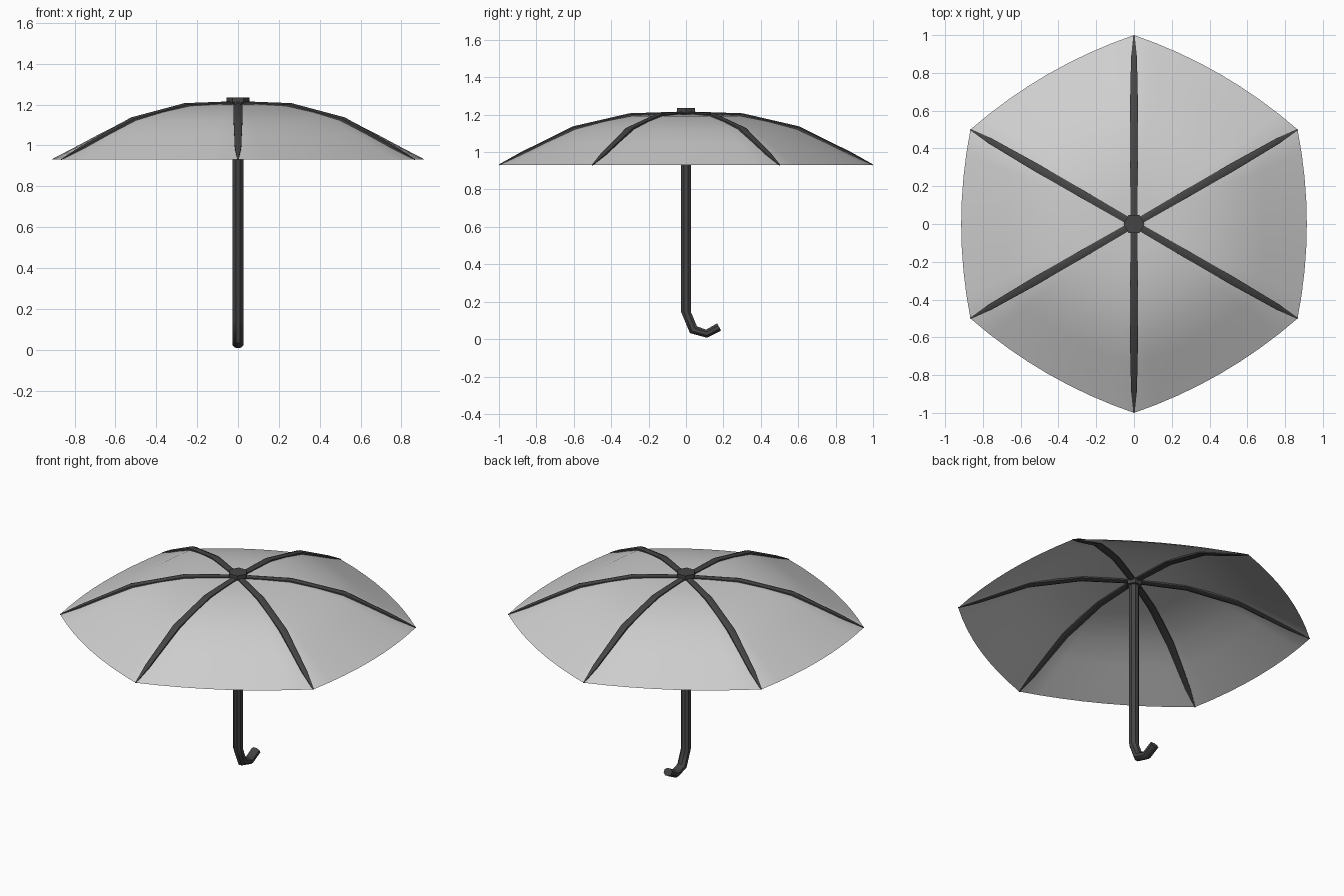
import bpy, bmesh, math
from mathutils import Vector, Matrix

cube = bpy.data.objects.get("Cube")
if cube:
    bpy.data.objects.remove(cube, do_unlink=True)


def make_material(name, value):
    mat = bpy.data.materials.new(name)
    mat.use_nodes = True
    colour = (value, value, value, 1)
    mat.diffuse_color = colour
    mat.node_tree.nodes["Principled BSDF"].inputs["Base Color"].default_value = colour
    return mat


FABRIC = make_material("light grey fabric", 0.62)
FRAME = make_material("charcoal frame", 0.06)


def finish(name, bm, mat, angle):
    bmesh.ops.recalc_face_normals(bm, faces=bm.faces)
    mesh = bpy.data.meshes.new(name)
    bm.to_mesh(mesh)
    bm.free()
    mesh.materials.append(mat)
    obj = bpy.data.objects.new(name, mesh)
    bpy.context.collection.objects.link(obj)
    bpy.ops.object.select_all(action="DESELECT")
    obj.select_set(True)
    bpy.context.view_layer.objects.active = obj
    bpy.ops.object.shade_smooth_by_angle(angle=math.radians(angle))
    return obj


def sweep(name, path, sides, turn=0.0, angle=50):
    """Tube along (y, z, half width, half height) points, turned about z."""
    bm = bmesh.new()
    pts = [Vector((0, p[0], p[1])) for p in path]
    rings = []
    for i, (p, (_, _, w, h)) in enumerate(zip(pts, path)):
        tangent = (pts[min(i + 1, len(pts) - 1)] - pts[max(i - 1, 0)]).normalized()
        side = Vector((1, 0, 0))
        up = side.cross(tangent)
        ring = []
        for k in range(sides):
            a = math.tau * (k + 0.5) / sides
            ring.append(bm.verts.new(p + side * w * math.cos(a) + up * h * math.sin(a)))
        rings.append(ring)
    for a, b in zip(rings, rings[1:]):
        for k in range(sides):
            n = (k + 1) % sides
            bm.faces.new((a[k], a[n], b[n], b[k]))
    bm.faces.new(rings[0])
    bm.faces.new(rings[-1])
    bm.transform(Matrix.Rotation(turn, 4, "Z"))
    return finish(name, bm, FRAME, angle)


def hex_disc(name, radius, z0, z1):
    bm = bmesh.new()
    bmesh.ops.create_cone(bm, cap_ends=True, segments=6, radius1=radius,
                          radius2=radius, depth=z1 - z0)
    bm.transform(Matrix.Translation((0, 0, (z0 + z1) / 2)) @ Matrix.Rotation(math.pi / 6, 4, "Z"))
    return finish(name, bm, FRAME, 30)


# Shared arch of the ribs and fabric: (distance from the shaft, height)
ARCH = [(0, 1.203), (0.15, 1.2), (0.3, 1.192), (0.45, 1.162), (0.6, 1.122),
        (0.75, 1.052), (0.88, 0.988), (1.0, 0.931)]

# Canopy: six panels whose outer edges bow outwards between the ribs
STEPS = 8
bm = bmesh.new()
centre = bm.verts.new((0, 0, ARCH[0][1]))
rings = []
for r, z in ARCH[1:]:
    ring = []
    for k in range(6 * STEPS):
        panel, step = divmod(k, STEPS)
        u = step / STEPS
        a0 = math.radians(90 + 60 * panel)
        a1 = a0 + math.radians(60)
        mid = (a0 + a1) / 2
        bow = 0.049 * 4 * u * (1 - u) * r
        x = r * (math.cos(a0) * (1 - u) + math.cos(a1) * u) + bow * math.cos(mid)
        y = r * (math.sin(a0) * (1 - u) + math.sin(a1) * u) + bow * math.sin(mid)
        ring.append(bm.verts.new((x, y, z)))
    rings.append(ring)
count = 6 * STEPS
for k in range(count):
    n = (k + 1) % count
    bm.faces.new((centre, rings[0][k], rings[0][n]))
    for a, b in zip(rings, rings[1:]):
        bm.faces.new((a[k], b[k], b[n], a[n]))
canopy = finish("canopy", bm, FABRIC, 60)
# Keep the fabric facing upwards
if canopy.data.polygons[0].normal.z < 0:
    canopy.data.flip_normals()

# Ribs: flattened rods, tapering to a point at the rim
WIDTHS = {0.02: 0.021, 0.3: 0.024, 0.6: 0.025, 0.88: 0.018, 1.0: 0.004}
heights = dict(ARCH)
heights[0.02] = 1.203
for i in range(6):
    path = [(r, heights[r], w, w * 0.65) for r, w in WIDTHS.items()]
    sweep(f"rib_{i + 1}", path, 6, math.radians(60 * i))

# Shaft with the short bent handle
R = 0.028
sweep("shaft_and_handle", [(0, 1.2, R, R), (0, 0.145, R, R), (0.04, 0.05, R, R),
                           (0.11, 0.029, R, R * 0.85), (0.177, 0.065, R, R * 0.85)],
      8, angle=40)

# Hub below the fabric and cap on top
hex_disc("hub", 0.046, 1.17, 1.212)
hex_disc("cap", 0.056, 1.21, 1.235)
